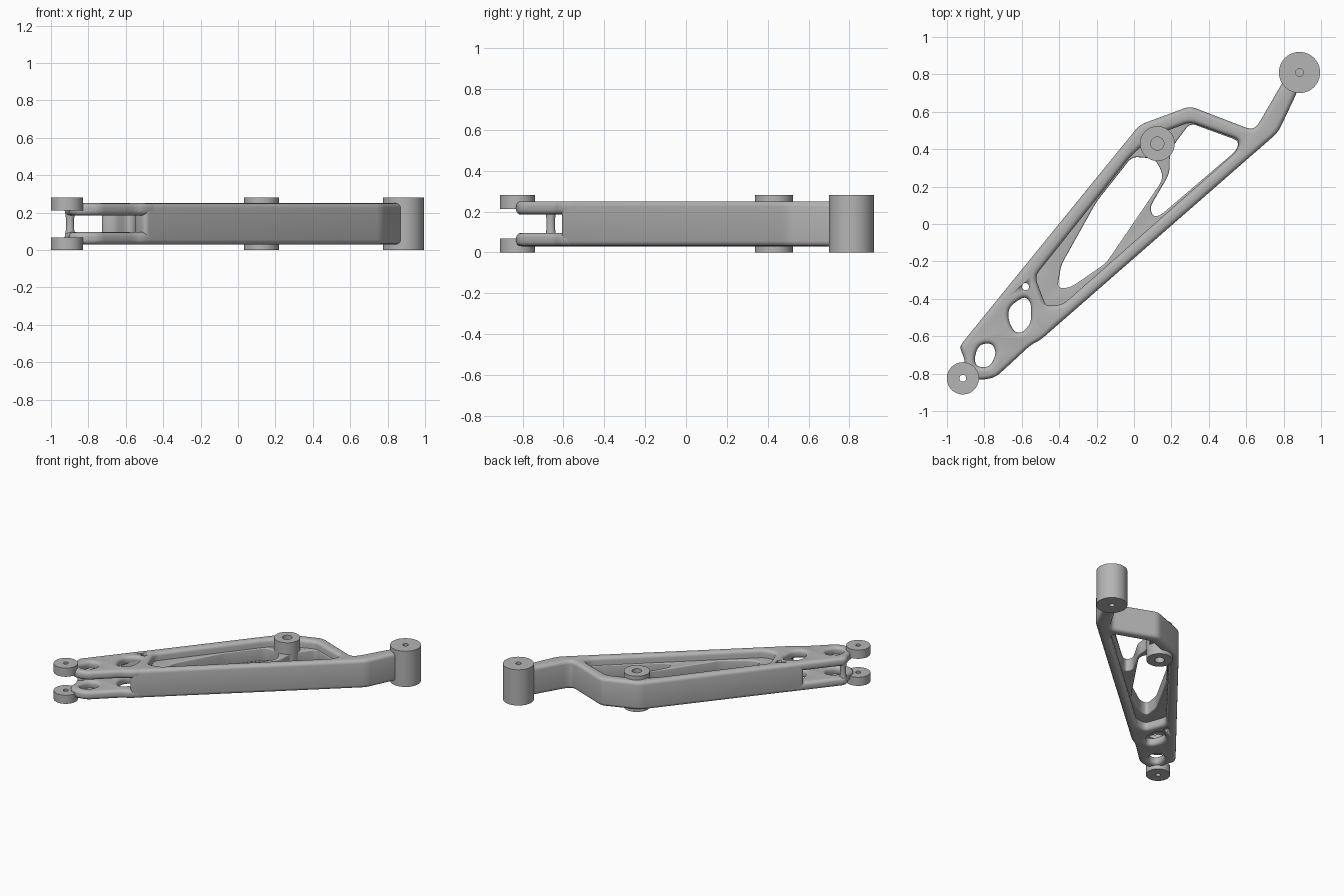
import bpy, bmesh, math
from mathutils import Vector

cube = bpy.data.objects.get("Cube")
if cube:
    bpy.data.objects.remove(cube, do_unlink=True)

metal = bpy.data.materials.new("machined_grey")
metal.use_nodes = True
grey = (0.46, 0.46, 0.46, 1)
metal.diffuse_color = grey
metal.node_tree.nodes["Principled BSDF"].inputs["Base Color"].default_value = grey


def finish(name, bm):
    """Turn a bmesh into a smooth-shaded grey object."""
    bmesh.ops.remove_doubles(bm, verts=bm.verts, dist=1e-5)
    bmesh.ops.recalc_face_normals(bm, faces=bm.faces)
    mesh = bpy.data.meshes.new(name)
    bm.to_mesh(mesh)
    bm.free()
    mesh.materials.append(metal)
    obj = bpy.data.objects.new(name, mesh)
    bpy.context.collection.objects.link(obj)
    bpy.ops.object.select_all(action='DESELECT')
    obj.select_set(True)
    bpy.context.view_layer.objects.active = obj
    bpy.ops.object.shade_smooth_by_angle(angle=math.radians(35))
    return obj


def rounded(points, radius, steps=5):
    """Round every corner of a closed 2D outline."""
    pts = [Vector(p) for p in points]
    out = []
    for i, p in enumerate(pts):
        a, b = pts[i - 1] - p, pts[(i + 1) % len(pts)] - p
        start = p + a.normalized() * min(radius, a.length * 0.45)
        end = p + b.normalized() * min(radius, b.length * 0.45)
        for s in range(steps + 1):
            t = s / steps
            out.append(start * (1 - t) ** 2 + p * 2 * t * (1 - t) + end * t * t)
    return out


def plate(name, outlines, z0, z1, bevel, radius=0.035):
    """Filled outline with holes, thickened and with rolled edges."""
    curve = bpy.data.curves.new(name + "_outline", 'CURVE')
    curve.dimensions = '2D'
    curve.fill_mode = 'BOTH'
    curve.extrude = (z1 - z0) / 2 - bevel
    curve.bevel_depth = bevel
    curve.bevel_resolution = 3
    curve.offset = -bevel
    for outline in outlines:
        pts = rounded(outline, radius)
        spline = curve.splines.new('POLY')
        spline.points.add(len(pts) - 1)
        spline.use_cyclic_u = True
        for sp, p in zip(spline.points, pts):
            sp.co = (p.x, p.y, 0, 1)
            sp.radius = 1
    temp = bpy.data.objects.new(name + "_outline", curve)
    bpy.context.collection.objects.link(temp)
    deps = bpy.context.evaluated_depsgraph_get()
    mesh = bpy.data.meshes.new_from_object(temp.evaluated_get(deps))
    bm = bmesh.new()
    bm.from_mesh(mesh)
    bpy.data.objects.remove(temp, do_unlink=True)
    bpy.data.meshes.remove(mesh)
    bmesh.ops.translate(bm, verts=bm.verts, vec=(0, 0, (z0 + z1) / 2))
    return finish(name, bm)


def lathe(name, x, y, profile, closed=False, sides=48):
    """Spin a (radius, height) profile about a vertical axis."""
    bm = bmesh.new()
    rings = []
    for r, z in profile:
        angles = [2 * math.pi * k / sides for k in range(sides)]
        rings.append([bm.verts.new((x + r * math.cos(a), y + r * math.sin(a), z))
                      for a in angles])
    pairs = list(zip(rings, rings[1:]))
    if closed:
        pairs.append((rings[-1], rings[0]))
    for low, high in pairs:
        for k in range(sides):
            n = (k + 1) % sides
            bm.faces.new((low[k], low[n], high[n], high[k]))
    bmesh.ops.dissolve_degenerate(bm, dist=1e-6, edges=bm.edges)
    return finish(name, bm)


def blind_boss(name, x, y, r, hole, depth, height=0.28):
    """Solid boss with a blind hole in each end."""
    lathe(name, x, y, [(0, depth), (hole, depth), (hole, 0), (r, 0), (r, height),
                       (hole, height), (hole, height - depth), (0, height - depth)])


BOTTOM, TOP = 0.03, 0.25

# Main frame: two converging rails, end neck and the large opening
frame_outline = [(-0.74, -0.416), (0.03, 0.53), (0.30, 0.63), (0.625, 0.505),
                 (0.66, 0.525), (0.79, 0.75), (0.83, 0.80), (0.89, 0.76),
                 (0.87, 0.70), (0.77, 0.49), (-0.50, -0.62), (-0.55, -0.53),
                 (-0.55, -0.42), (-0.585, -0.385), (-0.665, -0.44)]
frame_opening = [(-0.53, -0.28), (-0.02, 0.36), (0.10, 0.47), (0.30, 0.545),
                 (0.565, 0.45), (0.55, 0.39), (-0.38, -0.43), (-0.47, -0.44),
                 (-0.49, -0.39)]
frame = plate("frame", [frame_outline, frame_opening], BOTTOM, TOP, 0.026)

# Mid-height web inside the opening, with the diagonal brace
web_outline = [(-0.56, -0.28), (-0.04, 0.39), (0.08, 0.50), (0.30, 0.58),
               (0.60, 0.46), (0.57, 0.36), (-0.36, -0.46), (-0.50, -0.47)]
web_window = [(-0.41, -0.345), (-0.34, -0.34), (-0.15, -0.21), (0.15, 0.23),
              (0.15, 0.28), (0.11, 0.35), (-0.01, 0.36), (-0.20, 0.12),
              (-0.39, -0.22)]
web_opening = [(0.19, 0.36), (0.19, 0.27), (0.085, 0.09), (0.10, 0.04),
               (0.14, 0.045), (0.55, 0.395), (0.56, 0.445), (0.30, 0.54),
               (0.21, 0.42)]
plate("web", [web_outline, web_window, web_opening], 0.09, 0.19, 0.008)

# Fork: matching plates above and below the slot
fork_outline = [(-0.935, -0.656), (-0.63, -0.281), (-0.56, -0.30), (-0.51, -0.41),
                (-0.47, -0.50), (-0.43, -0.559), (-0.50, -0.62), (-0.55, -0.645),
                (-0.74, -0.82), (-0.82, -0.835), (-0.87, -0.82), (-0.905, -0.78),
                (-0.905, -0.72)]
fork_round_hole = [(-0.83, -0.645), (-0.76, -0.635), (-0.735, -0.69),
                   (-0.77, -0.765), (-0.84, -0.765), (-0.855, -0.72)]
fork_long_hole = [(-0.665, -0.44), (-0.585, -0.385), (-0.55, -0.42), (-0.55, -0.53),
                  (-0.60, -0.585), (-0.645, -0.575), (-0.675, -0.50)]
fork_parts = [frame]
for side, low in (("lower", BOTTOM), ("upper", TOP - 0.065)):
    fork_parts.append(plate(side + "_fork_plate",
                            [fork_outline, fork_round_hole, fork_long_hole],
                            low, low + 0.065, 0.024))

# Pillar joining the fork plates at the outer corner
lathe("fork_pillar", -0.898, -0.662, [(0.03, 0.06), (0.022, 0.11), (0.022, 0.17), (0.03, 0.22)])

# Fork eyes: pierced discs
for side, low, high in (("lower", 0, 0.067), ("upper", 0.212, 0.28)):
    lathe(side + "_fork_eye", -0.915, -0.825,
          [(0.018, low), (0.086, low), (0.086, high), (0.018, high)], closed=True)

# Pivot bosses
blind_boss("end_boss", 0.885, 0.81, 0.11, 0.02, 0.05)
blind_boss("middle_boss", 0.125, 0.43, 0.093, 0.035, 0.08)

# Small drilled hole beside the fork
drill = lathe("drill_cutter", -0.58, -0.335,
              [(0, -0.1), (0.019, -0.1), (0.019, 0.4), (0, 0.4)], sides=24)
drill.hide_render = True
drill.display_type = 'WIRE'
for part in fork_parts:
    cut = part.modifiers.new("drilled_hole", 'BOOLEAN')
    cut.operation = 'DIFFERENCE'
    cut.solver = 'EXACT'
    cut.object = drill
drill.hide_set(True)
